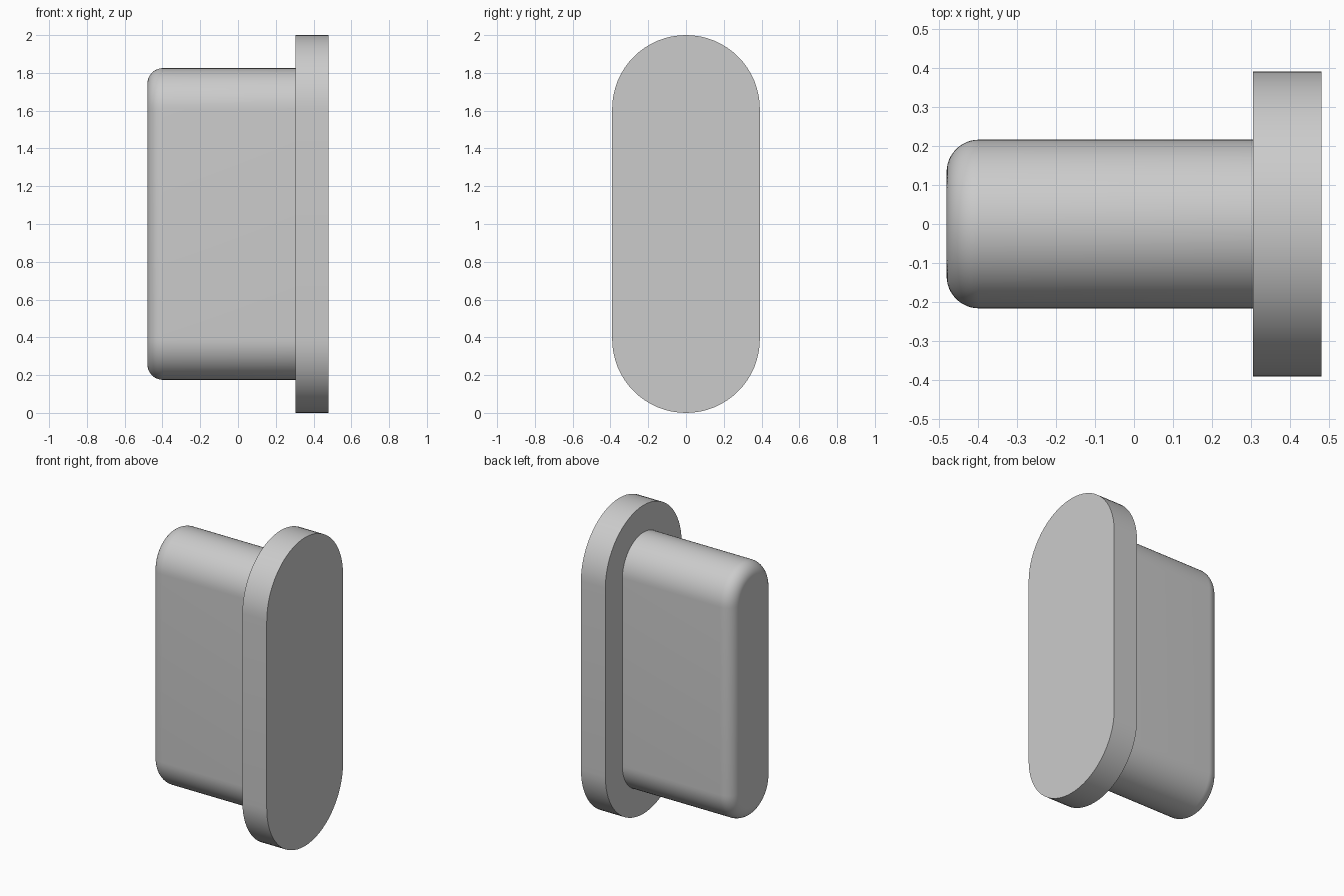
import bpy, bmesh, math

cube = bpy.data.objects.get("Cube")
if cube:
    bpy.data.objects.remove(cube)

HALF_STRAIGHT = 0.609   # half the straight run shared by both slot outlines
ARC_STEPS = 32

grey = bpy.data.materials.new("plain grey")
grey.use_nodes = True
colour = (0.6, 0.6, 0.6, 1)
grey.diffuse_color = colour
grey.node_tree.nodes["Principled BSDF"].inputs["Base Color"].default_value = colour


def slot_outline(x, radius):
    """Points of a slot shape in the y-z plane, rounded at top and bottom."""
    points = []
    for side, start in ((1, 0), (-1, math.pi)):
        for i in range(ARC_STEPS + 1):
            a = start + math.pi * i / ARC_STEPS
            points.append((x, radius * math.cos(a),
                           1 + side * HALF_STRAIGHT + radius * math.sin(a)))
    return points


def slot_solid(name, sections):
    """Loft slot outlines along x and cap both ends."""
    bm = bmesh.new()
    rings = [[bm.verts.new(p) for p in slot_outline(x, r)] for x, r in sections]
    for a, b in zip(rings, rings[1:]):
        for i in range(len(a)):
            j = (i + 1) % len(a)
            bm.faces.new((a[i], a[j], b[j], b[i]))
    bm.faces.new(rings[0])
    bm.faces.new(rings[-1])
    bmesh.ops.recalc_face_normals(bm, faces=bm.faces)
    mesh = bpy.data.meshes.new(name)
    bm.to_mesh(mesh)
    bm.free()
    mesh.materials.append(grey)
    obj = bpy.data.objects.new(name, mesh)
    bpy.context.collection.objects.link(obj)
    bpy.ops.object.select_all(action="DESELECT")
    obj.select_set(True)
    bpy.context.view_layer.objects.active = obj
    bpy.ops.object.shade_smooth_by_angle(angle=math.radians(30))
    return obj


# Wide end plate
slot_solid("end_flange", [(0.305, 0.391), (0.48, 0.391)])

# Plug body with a rounded outer rim, seated against the flange
FILLET, BODY_R, TIP = 0.083, 0.216, -0.48
rim = []
for i in range(13):
    a = math.pi / 2 * i / 12
    rim.append((TIP + FILLET * (1 - math.sin(a)),
                BODY_R - FILLET * (1 - math.cos(a))))
rim.reverse()
slot_solid("plug_body", rim + [(0.306, BODY_R)])
